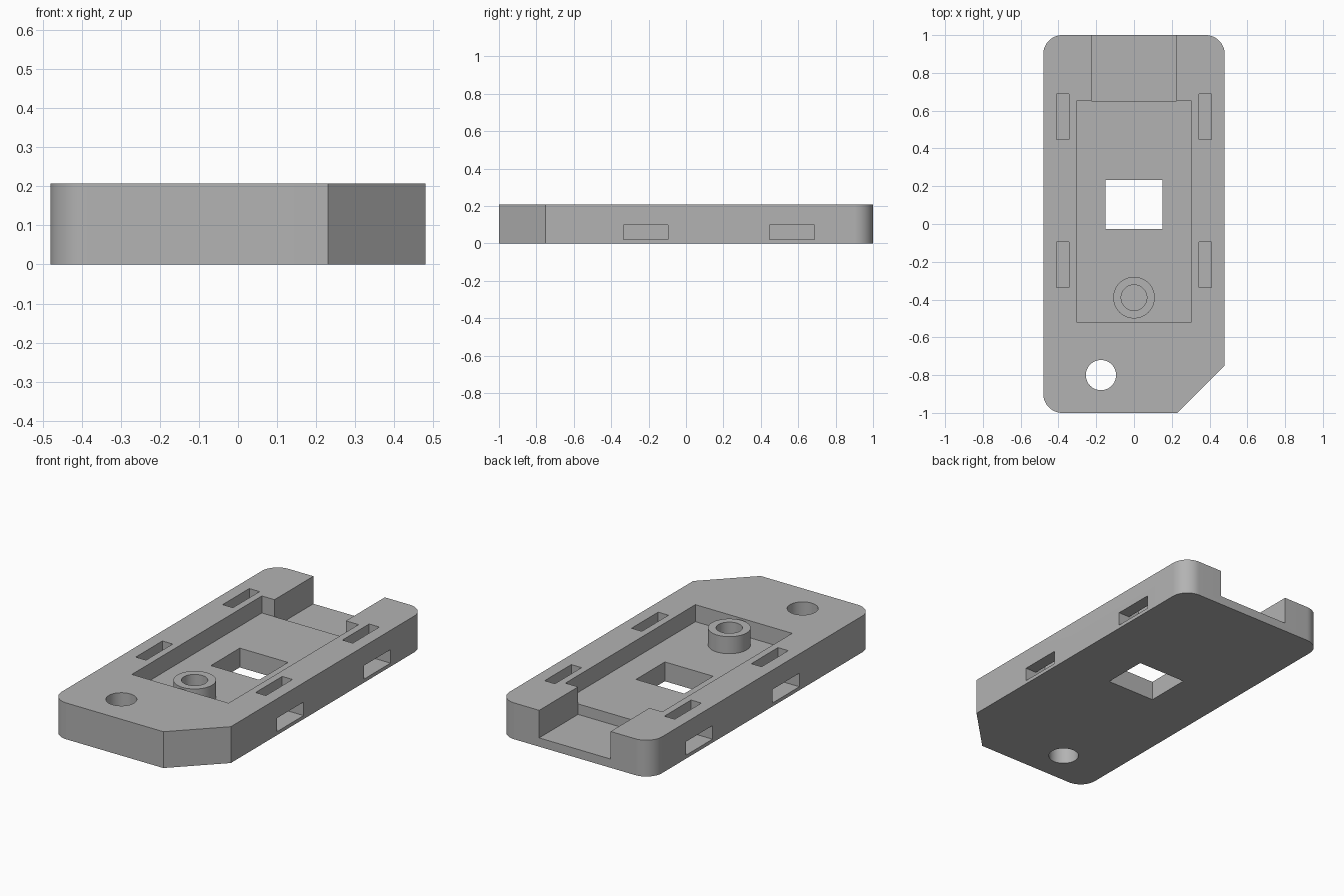
import bpy
import bmesh
import math
from mathutils import Vector

if "Cube" in bpy.data.objects:
    bpy.data.objects.remove(bpy.data.objects["Cube"])

W, L, H = 0.48, 1.0, 0.207      # half width, half length, height
FLOOR, CHANNEL = 0.11, 0.05     # pocket floor and channel floor heights

grey = bpy.data.materials.new("plain grey")
grey.use_nodes = True
colour = (0.45, 0.45, 0.45, 1)
grey.diffuse_color = colour
grey.node_tree.nodes["Principled BSDF"].inputs["Base Color"].default_value = colour


def prism(name, outline, start, sweep):
    """Extrude a closed outline of 3D offsets from start along sweep."""
    bm = bmesh.new()
    face = bm.faces.new([bm.verts.new(Vector(start) + Vector(p)) for p in outline])
    out = bmesh.ops.extrude_face_region(bm, geom=[face])
    verts = [v for v in out["geom"] if isinstance(v, bmesh.types.BMVert)]
    bmesh.ops.translate(bm, verts=verts, vec=sweep)
    bmesh.ops.recalc_face_normals(bm, faces=bm.faces)
    mesh = bpy.data.meshes.new(name)
    bm.to_mesh(mesh)
    bm.free()
    mesh.materials.append(grey)
    obj = bpy.data.objects.new(name, mesh)
    bpy.context.collection.objects.link(obj)
    return obj


def box(name, x0, x1, y0, y1, z0, z1):
    pts = [(x0, y0, 0), (x1, y0, 0), (x1, y1, 0), (x0, y1, 0)]
    return prism(name, pts, (0, 0, z0), (0, 0, z1 - z0))


def arc(cx, cy, r, a0, a1, n):
    angles = [math.radians(a0 + (a1 - a0) * i / n) for i in range(n + 1)]
    return [(cx + r * math.cos(a), cy + r * math.sin(a), 0) for a in angles]


def cylinder(name, x, y, r, z0, z1):
    return prism(name, arc(x, y, r, 0, 360, 64)[:-1], (0, 0, z0), (0, 0, z1 - z0))


def combine(target, tool, operation):
    mod = target.modifiers.new(tool.name, 'BOOLEAN')
    mod.operation = operation
    mod.solver = 'EXACT'
    mod.object = tool
    bpy.context.view_layer.objects.active = target
    bpy.ops.object.modifier_apply(modifier=mod.name)
    bpy.data.objects.remove(tool)


# Body: three rounded corners and one chamfered corner
R = 0.1
outline = [(0.23, -L, 0), (W, -0.75, 0)]
outline += arc(W - R, L - R, R, 0, 90, 16)
outline += arc(R - W, L - R, R, 90, 180, 16)
outline += arc(R - W, R - L, R, 180, 270, 16)
body = prism("tray_body", outline, (0, 0, 0), (0, 0, H))

# Pocket, open back channel, square window and round hole
cutters = [
    box("pocket", -0.305, 0.305, -0.52, 0.65, FLOOR, 0.4),
    box("back_channel", -0.225, 0.225, 0.65, 1.2, CHANNEL, 0.4),
    box("square_window", -0.152, 0.152, -0.027, 0.233, -0.1, 0.4),
    cylinder("round_hole", -0.175, -0.8, 0.08, -0.1, 0.4),
]

# L-shaped strap slots from the top to each side
strap = [(0.345, 0.02), (0.6, 0.02), (0.6, 0.097), (0.41, 0.097),
         (0.41, 0.4), (0.345, 0.4)]
for side in (-1, 1):
    for y in (-0.335, 0.447):
        profile = [(side * x, 0, z) for x, z in strap]
        cutters.append(prism("strap_slot", profile, (0, y, 0), (0, 0.24, 0)))
for cutter in cutters:
    combine(body, cutter, 'DIFFERENCE')

# Hollow post standing on the pocket floor
post = cylinder("hollow_post", 0, -0.39, 0.11, FLOOR, H)
combine(post, cylinder("post_bore", 0, -0.39, 0.068, FLOOR - 0.1, 0.4), 'DIFFERENCE')

# Smooth the curved walls, keep edges crisp
bpy.ops.object.select_all(action='DESELECT')
for obj in (body, post):
    obj.select_set(True)
bpy.context.view_layer.objects.active = body
bpy.ops.object.shade_smooth_by_angle(angle=math.radians(30))
